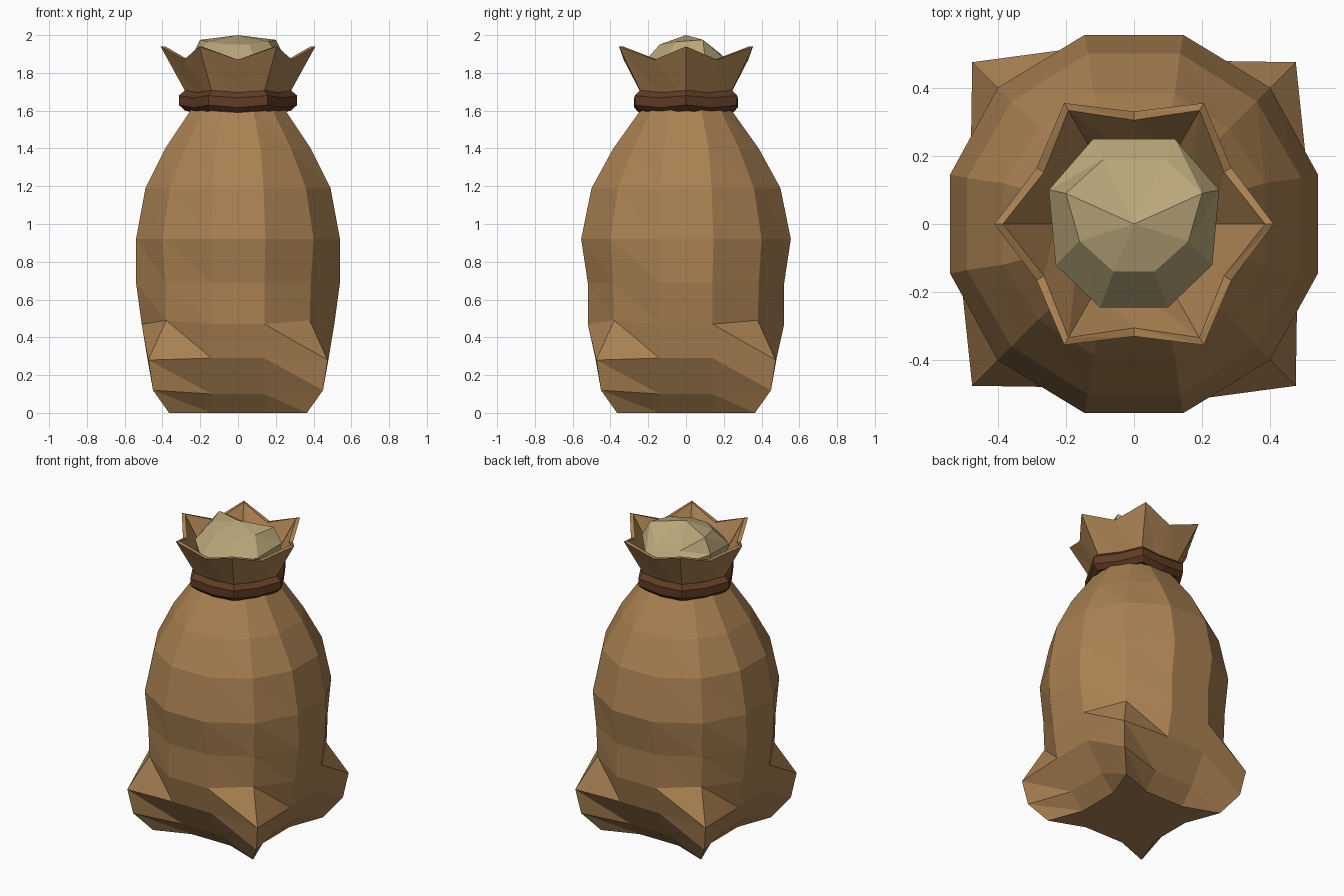
import bpy
import math

cube = bpy.data.objects.get("Cube")
if cube:
    bpy.data.objects.remove(cube, do_unlink=True)


def make_material(name, rgb):
    mat = bpy.data.materials.new(name)
    mat.use_nodes = True
    mat.diffuse_color = (*rgb, 1)
    mat.node_tree.nodes["Principled BSDF"].inputs["Base Color"].default_value = (*rgb, 1)
    return mat


burlap = make_material("tan burlap", (0.40, 0.22, 0.084))
leather = make_material("dark brown cord", (0.115, 0.045, 0.018))
grain = make_material("pale grain", (0.48, 0.38, 0.19))


def loft(name, rings, mat, cap_start=False, cap_end=False, wrap=False, apex=None):
    """Skin counter-clockwise rings, listed bottom to top, with flat triangles."""
    n = len(rings[0])
    verts = [p for ring in rings for p in ring]
    faces = []
    count = len(rings)
    for r in range(count if wrap else count - 1):
        low, up = r * n, ((r + 1) % count) * n
        for i in range(n):
            j = (i + 1) % n
            faces += [(low + i, low + j, up + i), (low + j, up + j, up + i)]
    last = (count - 1) * n
    if cap_start:
        faces.append(tuple(reversed(range(n))))
    if cap_end:
        faces.append(tuple(range(last, last + n)))
    if apex:
        verts.append(apex)
        faces += [(last + i, last + (i + 1) % n, len(verts) - 1) for i in range(n)]
    mesh = bpy.data.meshes.new(name)
    mesh.from_pydata(verts, [], faces)
    mesh.materials.append(mat)
    mesh.update()
    obj = bpy.data.objects.new(name, mesh)
    bpy.context.collection.objects.link(obj)
    return obj


def sack_ring(z, dx, dy, half, corner, corner_z=None):
    """Twelve points: two on each side and one on each corner."""
    cz = z if corner_z is None else corner_z
    c = corner
    return [(dx, -half, z), (dx, half, z), (c, c, cz),
            (half, dy, z), (-half, dy, z), (-c, c, cz),
            (-dx, half, z), (-dx, -half, z), (-c, -c, cz),
            (-half, -dy, z), (half, -dy, z), (c, -c, cz)]


def star_ring(tip_r, tip_z, dip_r, dip_z):
    """Six tips alternating with six dips, first tip on +x."""
    pts = []
    for i in range(12):
        r, z = (dip_r, dip_z) if i % 2 else (tip_r, tip_z)
        a = math.radians(30 * i)
        pts.append((r * math.cos(a), r * math.sin(a), z))
    return pts


# Sack body with pulled-out bottom corners
body_rings = [
    sack_ring(0.0, 0.28, 0.28, 0.14, 0.365),
    sack_ring(0.10, 0.37, 0.37, 0.14, 0.45, 0.12),
    sack_ring(0.29, 0.48, 0.48, 0.14, 0.475, 0.28),
    sack_ring(0.47, 0.51, 0.52, 0.14, 0.38, 0.49),
    sack_ring(0.69, 0.54, 0.52, 0.14, 0.385),
    sack_ring(0.92, 0.54, 0.555, 0.145, 0.40),
    sack_ring(1.19, 0.49, 0.50, 0.135, 0.36),
    sack_ring(1.40, 0.385, 0.385, 0.12, 0.28),
    sack_ring(1.61, 0.245, 0.235, 0.08, 0.18),
    sack_ring(1.68, 0.22, 0.21, 0.07, 0.16),
]
loft("sack_body", body_rings, burlap, cap_start=True, cap_end=True)

# Flared collar with six points and a thin rim
loft("sack_collar", [
    star_ring(0.25, 1.65, 0.215, 1.65),
    star_ring(0.41, 1.94, 0.33, 1.87),
    star_ring(0.385, 1.94, 0.305, 1.87),
    star_ring(0.23, 1.70, 0.19, 1.70),
], burlap, cap_end=True)

# Cord tied round the neck
cord_profile = [(0.24, 1.60), (0.28, 1.59), (0.313, 1.62),
                (0.313, 1.672), (0.28, 1.70), (0.24, 1.69)]
flat = math.cos(math.radians(30))
loft("neck_cord", [star_ring(r, z + (0.008 if z > 1.65 else 0.01), r * flat + 0.003, z - 0.004)
                   for r, z in cord_profile], leather, wrap=True)

# Lump of grain showing in the opening


def mirrored(half):
    """Complete a front-to-back list of +x points on the -x side."""
    return half + [(-x, y, z) for x, y, z in reversed(half)]


rim = mirrored([(0.10, -0.245, 1.83), (0.23, -0.12, 1.86),
                (0.25, 0.10, 1.88), (0.12, 0.25, 1.83)])
base = [(x * 0.85, y * 0.85, 1.70) for x, y, z in rim]
crown = mirrored([(0.06, -0.14, 1.95), (0.16, -0.05, 1.965),
                  (0.20, 0.09, 1.975), (0.09, 0.19, 1.895)])
loft("grain_heap", [base, rim, crown], grain, cap_start=True, apex=(0, 0, 2.0))
